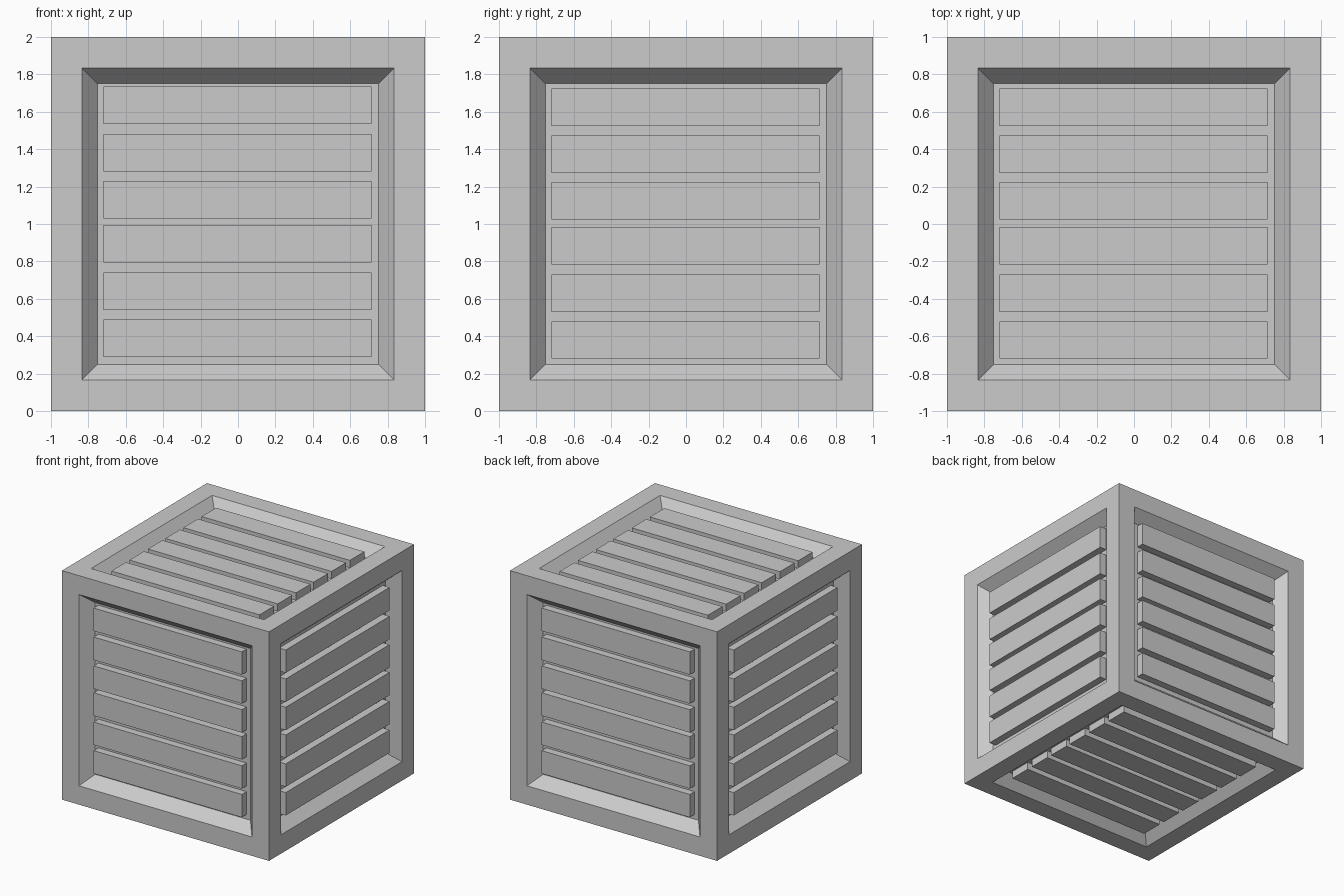
import bpy, bmesh
from math import pi
from mathutils import Matrix, Vector

if "Cube" in bpy.data.objects:
    bpy.data.objects.remove(bpy.data.objects["Cube"])

CENTRE = Matrix.Translation((0, 0, 1))


def add_object(name, bm):
    bmesh.ops.recalc_face_normals(bm, faces=bm.faces)
    mesh = bpy.data.meshes.new(name)
    bm.to_mesh(mesh)
    bm.free()
    obj = bpy.data.objects.new(name, mesh)
    bpy.context.collection.objects.link(obj)
    return obj


# crate body: cube with a bevelled recess in all six sides
bm = bmesh.new()
bmesh.ops.create_cube(bm, size=2, matrix=CENTRE)
sides = list(bm.faces)
bmesh.ops.inset_individual(bm, faces=sides, thickness=0.165, use_even_offset=True)
bmesh.ops.inset_individual(bm, faces=sides, thickness=0.085, use_even_offset=True)
for f in sides:
    n = f.normal.copy()
    bmesh.ops.translate(bm, verts=f.verts, vec=n * -0.1)
add_object("crate_frame", bm)

# slat centre heights, measured from the middle of each side
TALL = [-0.61, -0.36, -0.105, 0.13, 0.382, 0.635]
LOW = [-0.62, -0.37, -0.117, 0.125, 0.372, 0.625]
PANELS = {
    "front": (Matrix.Identity(4), TALL),
    "right": (Matrix.Rotation(pi / 2, 4, 'Z'), LOW),
    "back": (Matrix.Rotation(pi, 4, 'Z'), TALL),
    "left": (Matrix.Rotation(-pi / 2, 4, 'Z'), LOW),
    "top": (Matrix.Rotation(-pi / 2, 4, 'X'), LOW),
    "bottom": (Matrix.Rotation(pi / 2, 4, 'X'), LOW),
}

# six horizontal slats per side, modelled on the front and turned into place
for side, (turn, heights) in PANELS.items():
    bm = bmesh.new()
    for h in heights:
        box = Matrix.Translation((-0.003, -0.93, h)) @ Matrix.Diagonal((1.432, 0.07, 0.2, 1))
        bmesh.ops.create_cube(bm, size=1, matrix=CENTRE @ turn @ box)
    add_object(side + "_slats", bm)
